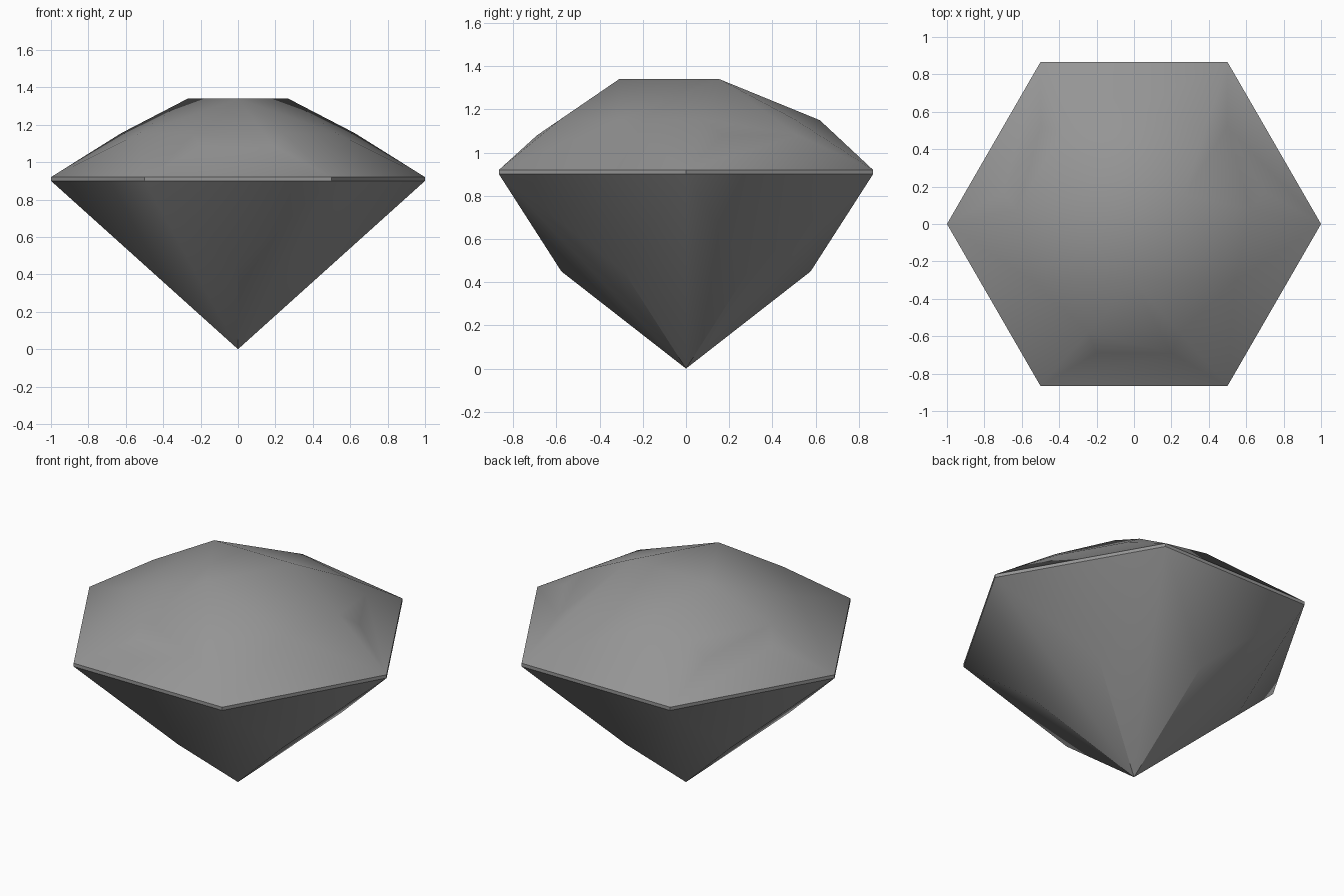
import bpy
import bmesh
import math
from mathutils import Matrix, Vector

# Remove the default cube
cube = bpy.data.objects.get("Cube")
if cube:
    bpy.data.objects.remove(cube, do_unlink=True)

# Stone colour
stone = bpy.data.materials.new("grey_stone")
stone.use_nodes = True
GREY = (0.3, 0.3, 0.3, 1.0)
stone.diffuse_color = GREY
stone.node_tree.nodes["Principled BSDF"].inputs["Base Color"].default_value = GREY

points = []


def ring(x, y, z, count):
    """Repeat one corner around the vertical axis."""
    for i in range(count):
        turn = Matrix.Rotation(math.tau * i / count, 3, 'Z')
        points.append(turn @ Vector((x, y, z)))


def mirrored_ring(x, y, z, count):
    """Repeat a corner and its left-right mirror image."""
    for side in (-1, 1):
        ring(side * x, y, z, count)


# Pavilion: pointed tip and six facet corners halfway up
points.append(Vector((0, 0, 0)))
ring(0, -0.577, 0.45, 6)

# Girdle: thin six-sided band
for height in (0.9, 0.92):
    ring(1, 0, height, 6)

# Crown: triangular table, star facets and paired break facets
ring(0, -0.31, 1.34, 3)
ring(0, 0.62, 1.15, 3)
mirrored_ring(0.245, -0.58, 1.155, 3)
mirrored_ring(0.2, -0.69, 1.08, 3)

# The cut stone is the convex shell around all its corners
bm = bmesh.new()
for p in points:
    bm.verts.new(p)
bmesh.ops.convex_hull(bm, input=bm.verts[:])
bmesh.ops.delete(bm, geom=[v for v in bm.verts if not v.link_faces], context='VERTS')
# Merge triangles lying in the same facet
bmesh.ops.dissolve_limit(bm, angle_limit=math.radians(1.0),
                         verts=bm.verts[:], edges=bm.edges[:])
bmesh.ops.recalc_face_normals(bm, faces=bm.faces[:])
mesh = bpy.data.meshes.new("gemstone")
bm.to_mesh(mesh)
bm.free()
mesh.materials.append(stone)

gemstone = bpy.data.objects.new("gemstone", mesh)
bpy.context.collection.objects.link(gemstone)

# Soften shallow facet joins, keep the main cuts sharp
bpy.ops.object.select_all(action='DESELECT')
gemstone.select_set(True)
bpy.context.view_layer.objects.active = gemstone
bpy.ops.object.shade_smooth_by_angle(angle=math.radians(30))
